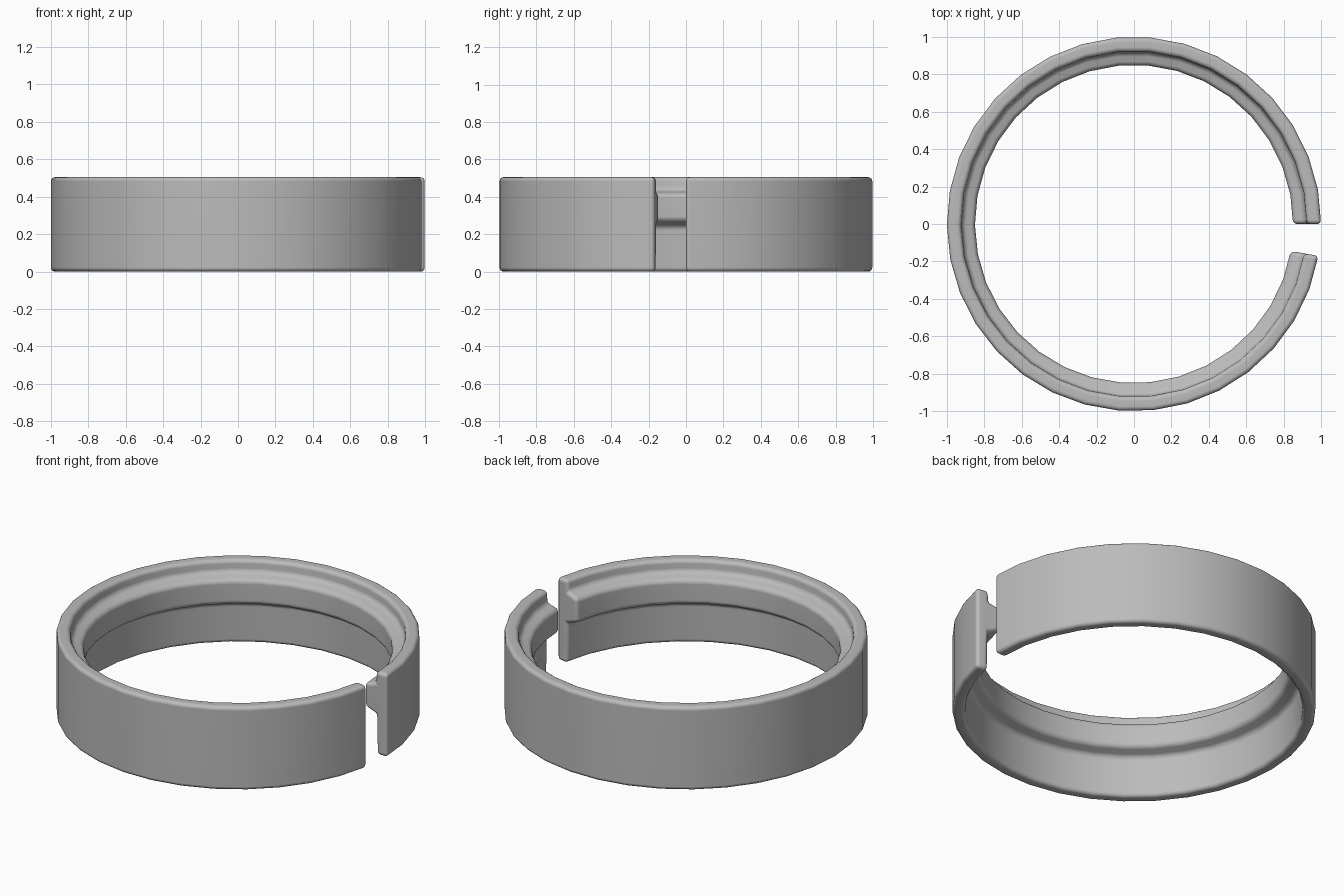
import bpy, bmesh, math

cube = bpy.data.objects.get("Cube")
if cube:
    bpy.data.objects.remove(cube, do_unlink=True)

# Plain grey material
GREY = (0.5, 0.5, 0.5, 1.0)
mat = bpy.data.materials.new("plain grey")
mat.use_nodes = True
mat.diffuse_color = GREY
mat.node_tree.nodes["Principled BSDF"].inputs["Base Color"].default_value = GREY

# Cross-section (radius, height): band wall with a raised ridge on the inside
HEIGHT = 0.505
PROFILE = [(1.0, 0), (1.0, HEIGHT), (0.925, HEIGHT), (0.92, 0.435),
           (0.85, 0.415), (0.85, 0.272), (0.925, 0.245), (0.93, 0)]
SEGMENTS = 33
SWEEP = math.radians(350.2)

# Sweep the section around, leaving a narrow gap on the left side
bm = bmesh.new()
rings = []
for i in range(SEGMENTS + 1):
    a = SWEEP * i / SEGMENTS
    rings.append([bm.verts.new((r * math.cos(a), r * math.sin(a), z)) for r, z in PROFILE])
n = len(PROFILE)
for lower, upper in zip(rings, rings[1:]):
    for j in range(n):
        k = (j + 1) % n
        bm.faces.new((lower[j], upper[j], upper[k], lower[k]))
bm.faces.new(rings[0])
bm.faces.new(rings[-1][::-1])
bmesh.ops.recalc_face_normals(bm, faces=bm.faces[:])

# Round every rim, ridge and end edge
corners = [e for e in bm.edges if e.calc_face_angle(0) > math.radians(30)]
bmesh.ops.bevel(bm, geom=corners, offset=0.022, offset_type='OFFSET', segments=4,
                profile=0.5, affect='EDGES', clamp_overlap=True)

mesh = bpy.data.meshes.new("split_ring")
bm.to_mesh(mesh)
bm.free()
mesh.materials.append(mat)
ring = bpy.data.objects.new("split_ring", mesh)
bpy.context.collection.objects.link(ring)

# Smooth shading with flat broad faces
bpy.ops.object.select_all(action='DESELECT')
ring.select_set(True)
bpy.context.view_layer.objects.active = ring
bpy.ops.object.shade_smooth_by_angle(angle=math.radians(40))
weighted = ring.modifiers.new("weighted_normals", 'WEIGHTED_NORMAL')
weighted.keep_sharp = True
